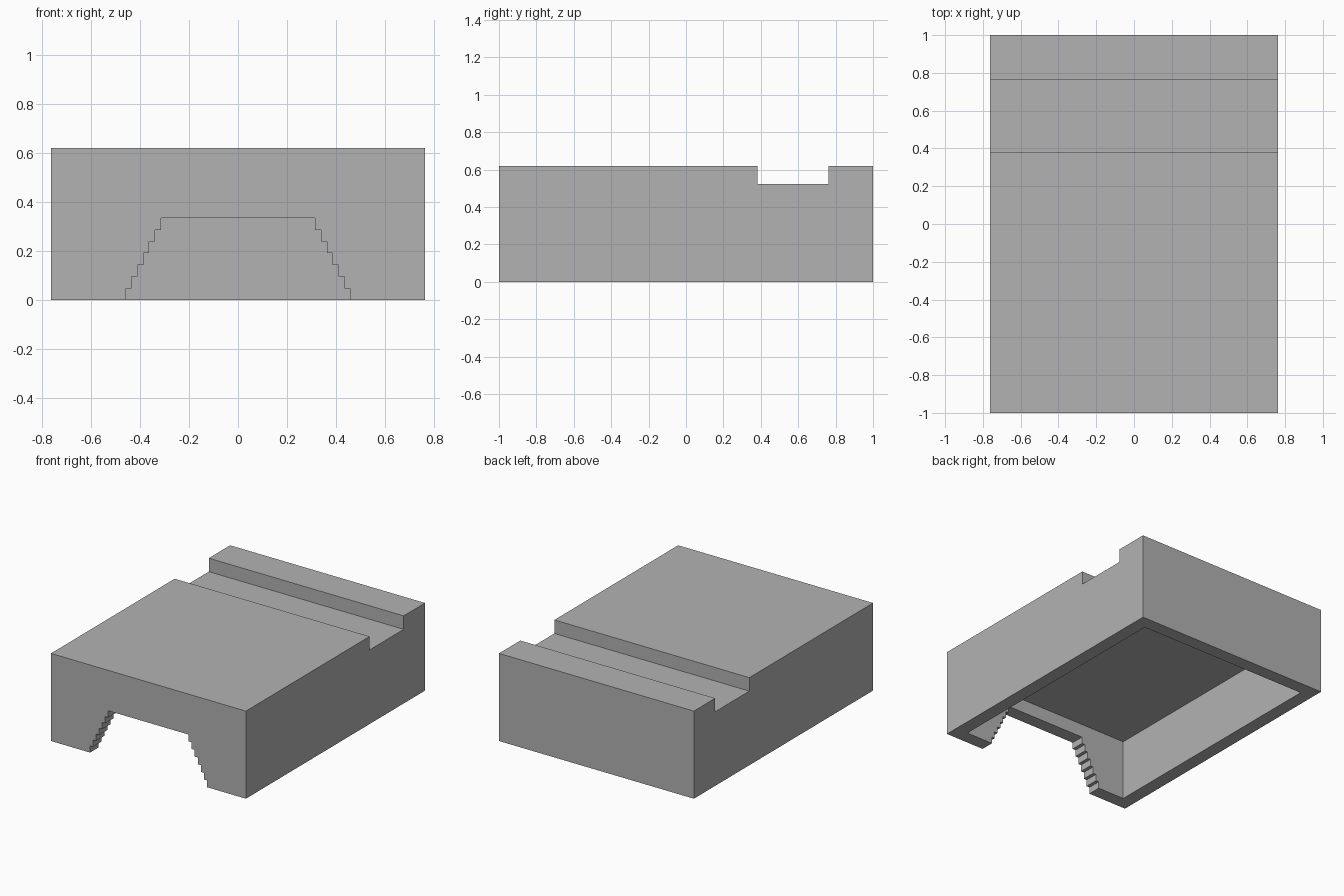
import bpy
import bmesh
from mathutils import Vector

default = bpy.data.objects.get("Cube")
if default:
    bpy.data.objects.remove(default, do_unlink=True)

U = 1 / 21                      # module: the block is 32 x 42 x 13 modules
HALF_W, HALF_L, HEIGHT = 16, 21, 13
WALL = 2

grey = bpy.data.materials.new("light grey")
grey.use_nodes = True
colour = (0.448, 0.448, 0.448, 1)
grey.diffuse_color = colour
grey.node_tree.nodes["Principled BSDF"].inputs["Base Color"].default_value = colour


def prism(name, profile, axis, lo, hi):
    """Extrude an (across, z) profile along x or y, in modules."""
    def place(a, z, along):
        return Vector((along, a, z) if axis == "x" else (a, along, z)) * U

    bm = bmesh.new()
    face = bm.faces.new([bm.verts.new(place(a, z, lo)) for a, z in profile])
    new = bmesh.ops.extrude_face_region(bm, geom=[face])["geom"]
    verts = [v for v in new if isinstance(v, bmesh.types.BMVert)]
    bmesh.ops.translate(bm, verts=verts, vec=place(0, 0, hi - lo))
    bmesh.ops.recalc_face_normals(bm, faces=bm.faces)
    mesh = bpy.data.meshes.new(name)
    bm.to_mesh(mesh)
    bm.free()
    mesh.materials.append(grey)
    obj = bpy.data.objects.new(name, mesh)
    bpy.context.collection.objects.link(obj)
    return obj


def cut(body, cutter):
    mod = body.modifiers.new(cutter.name, "BOOLEAN")
    mod.operation, mod.solver, mod.object = "DIFFERENCE", "EXACT", cutter
    bpy.context.view_layer.objects.active = body
    bpy.ops.object.modifier_apply(modifier=mod.name)
    bpy.data.objects.remove(cutter, do_unlink=True)


# Outer block with the cross groove in its top
groove = [(16, HEIGHT), (16, HEIGHT - 2), (8, HEIGHT - 2), (8, HEIGHT)]
side = [(-HALF_L, 0), (HALF_L, 0), (HALF_L, HEIGHT)] + groove + [(-HALF_L, HEIGHT)]
body = prism("grooved_block", side, "x", -HALF_W, HALF_W)

# Hollow underside
w, l = HALF_W - WALL, HALF_L - WALL
cut(body, prism("cavity", [(-w, -1), (w, -1), (w, 9), (-w, 9)], "y", -l, l))

# Stepped opening through the front wall
right_steps = []
for i in range(7):
    x = 9.6 - i * 0.5
    right_steps += [(x, i if i else -1), (x, i + 1)]
arch = right_steps + [(-x, z) for x, z in reversed(right_steps)]
cut(body, prism("stepped_opening", arch, "y", -HALF_L - 1, -l + 1))
